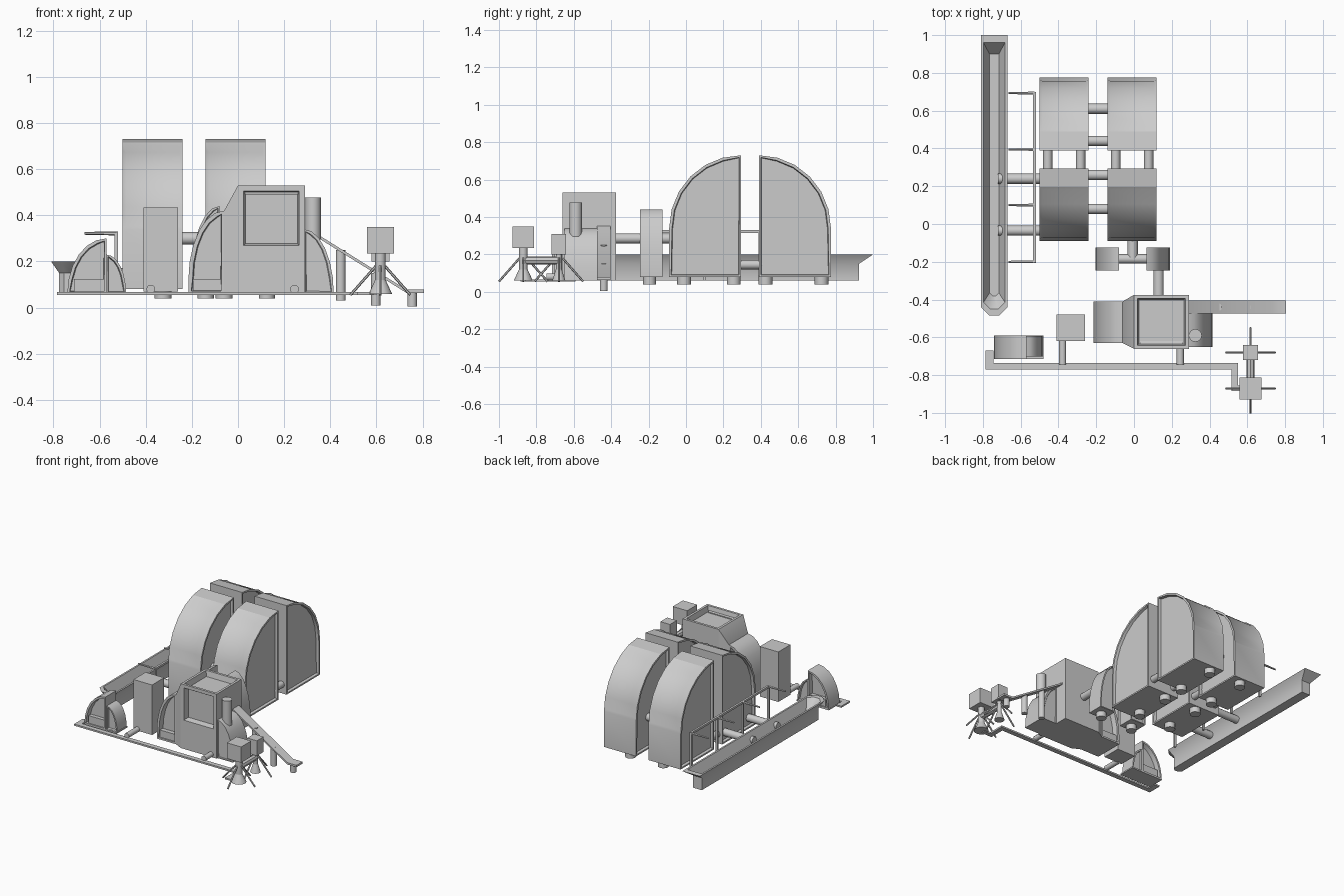
import bpy, bmesh, math
from mathutils import Matrix, Vector

cube = bpy.data.objects.get("Cube")
if cube:
    bpy.data.objects.remove(cube, do_unlink=True)

grey = bpy.data.materials.new("plain grey")
grey.use_nodes = True
COLOUR = (0.6, 0.6, 0.6, 1)
grey.diffuse_color = COLOUR
grey.node_tree.nodes["Principled BSDF"].inputs["Base Color"].default_value = COLOUR


def finish(name, bm):
    bmesh.ops.recalc_face_normals(bm, faces=bm.faces)
    mesh = bpy.data.meshes.new(name)
    bm.to_mesh(mesh)
    bm.free()
    mesh.materials.append(grey)
    obj = bpy.data.objects.new(name, mesh)
    bpy.context.collection.objects.link(obj)
    bpy.ops.object.select_all(action='DESELECT')
    obj.select_set(True)
    bpy.context.view_layer.objects.active = obj
    bpy.ops.object.shade_smooth_by_angle(angle=math.radians(35))
    return obj


def box(name, x0, x1, y0, y1, z0, z1):
    bm = bmesh.new()
    size = Matrix.Diagonal((x1 - x0, y1 - y0, z1 - z0, 1))
    centre = Matrix.Translation(((x0 + x1) / 2, (y0 + y1) / 2, (z0 + z1) / 2))
    bmesh.ops.create_cube(bm, size=1, matrix=centre @ size)
    return finish(name, bm)


def tube(name, start, end, r, r_end=None, sides=12):
    a, b = Vector(start), Vector(end)
    turn = (b - a).to_track_quat('Z', 'Y').to_matrix().to_4x4()
    bm = bmesh.new()
    bmesh.ops.create_cone(bm, cap_ends=True, segments=sides, radius1=r,
                          radius2=r if r_end is None else r_end, depth=(b - a).length,
                          matrix=Matrix.Translation((a + b) / 2) @ turn)
    return finish(name, bm)


def loft(name, rings):
    bm = bmesh.new()
    loops = [[bm.verts.new(p) for p in ring] for ring in rings]
    for a, b in zip(loops, loops[1:]):
        for i in range(len(a)):
            j = (i + 1) % len(a)
            bm.faces.new((a[i], a[j], b[j], b[i]))
    bm.faces.new(loops[0])
    bm.faces.new(loops[-1])
    return finish(name, bm)


def quarter_dome(name, place, angle, width, depth, height, straight,
                 frame=0.015, recess=0.02, panel=False):
    """Quarter arch: tall flat wall at the origin, curving down along the turned x axis."""
    steps = 6
    pts = [(0, 0), (0, height)]
    for i in range(1, steps + 1):
        t = math.pi / 2 * i / steps
        pts.append((width * math.sin(t), straight + (height - straight) * math.cos(t)))
    if straight > 0:
        pts.append((width, 0))
    bm = bmesh.new()
    cap = bm.faces.new([bm.verts.new((u, -depth / 2, z)) for u, z in pts])
    out = bmesh.ops.extrude_face_region(bm, geom=[cap])["geom"]
    bmesh.ops.translate(bm, vec=(0, depth, 0),
                        verts=[v for v in out if isinstance(v, bmesh.types.BMVert)])
    bmesh.ops.recalc_face_normals(bm, faces=bm.faces)
    caps = [f for f in bm.faces if abs(f.normal.y) > 0.9]
    wall = [f for f in bm.faces if f.normal.x > 0.2 and f.calc_center_median().z > straight]
    bmesh.ops.inset_individual(bm, faces=caps, thickness=frame, depth=0)
    bmesh.ops.inset_individual(bm, faces=caps, thickness=0.004, depth=-recess)
    if panel:
        bmesh.ops.inset_region(bm, faces=wall, thickness=0.015, depth=-0.006,
                               use_even_offset=True)
    bm.transform(Matrix.Translation(place) @ Matrix.Rotation(math.radians(angle), 4, 'Z'))
    return finish(name, bm)


# Four large living modules with feet
for side, x, foot_x in (("right", -0.37, -0.325), ("left", -0.01, -0.06)):
    quarter_dome(side + "_front_module", (x, 0.295, 0.08), -90, 0.385, 0.26, 0.65, 0.26, panel=True)
    quarter_dome(side + "_back_module", (x, 0.39, 0.08), 90, 0.385, 0.26, 0.65, 0.26, panel=True)
    for y in (-0.01, 0.255, 0.425, 0.725):
        tube(side + "_module_foot", (foot_x, y, 0.04), (foot_x, y, 0.09), 0.037)
    for dx in (-0.087, 0.087):
        tube(side + "_module_link", (x + dx, 0.28, 0.145), (x + dx, 0.41, 0.145), 0.025)
for y in (0.08, 0.26, 0.44, 0.61):
    tube("cross_link", (-0.26, y, 0.3), (-0.12, y, 0.3), 0.027)

# Two small junction chambers and their pipes
for x, angle, foot_x in ((-0.08, 180, -0.14), (0.065, 0, 0.125)):
    quarter_dome("junction", (x, -0.185, 0.08), angle, 0.125, 0.12, 0.36, 0.04, 0.01, 0.01)
    tube("junction_foot", (foot_x, -0.195, 0.04), (foot_x, -0.195, 0.09), 0.035)
tube("junction_link", (-0.09, -0.185, 0.285), (0.075, -0.185, 0.285), 0.025)
tube("junction_module_pipe", (-0.007, -0.07, 0.285), (-0.007, -0.185, 0.285), 0.027)
tube("junction_workshop_pipe", (0.13, -0.235, 0.285), (0.13, -0.39, 0.285), 0.027)

# Workshop body with recessed window and roof
bm = bmesh.new()
bmesh.ops.create_cube(bm, size=1, matrix=Matrix.Translation((0.145, -0.518, 0.295))
                      @ Matrix.Diagonal((0.29, 0.285, 0.47, 1)))
bmesh.ops.bisect_plane(bm, geom=bm.verts[:] + bm.edges[:] + bm.faces[:],
                       plane_co=(0, 0, 0.245), plane_no=(0, 0, 1))
bmesh.ops.recalc_face_normals(bm, faces=bm.faces)
window = [f for f in bm.faces if f.normal.y < -0.9 and f.calc_center_median().z > 0.25]
roof = [f for f in bm.faces if f.normal.z > 0.9]
for faces, rim in ((window, 0.035), (roof, 0.025)):
    bmesh.ops.inset_individual(bm, faces=faces, thickness=rim, depth=0)
    bmesh.ops.inset_individual(bm, faces=faces, thickness=0.012, depth=-0.04)
finish("workshop_body", bm)


def section(x, y0, y1, z1):
    return [(x, y0, 0.06), (x, y1, 0.06), (x, y1, z1), (x, y0, z1)]


loft("workshop_taper", [section(0, -0.66, -0.375, 0.53), section(-0.06, -0.63, -0.41, 0.42)])
quarter_dome("workshop_airlock", (-0.06, -0.52, 0.06), 180, 0.155, 0.22, 0.36, 0.06, 0.018, 0.04)
box("airlock_sill", -0.195, -0.065, -0.622, -0.418, 0.065, 0.125)
quarter_dome("workshop_side_bay", (0.285, -0.56, 0.06), 0, 0.13, 0.18, 0.28, 0, 0.012, 0.005)
tube("side_tank", (0.325, -0.59, 0.295), (0.325, -0.59, 0.477), 0.034, sides=16)

# Sloping conveyor on posts
ramp = [(0.28, 0.35), (0.73, 0.07), (0.805, 0.07)]
loft("conveyor", [[(x, -0.475, z - 0.006), (x, -0.405, z - 0.006),
                   (x, -0.405, z + 0.008), (x, -0.475, z + 0.008)] for x, z in ramp])
for x, z0, z1 in ((0.445, 0.03, 0.25), (0.597, 0.01, 0.15), (0.755, 0.005, 0.07)):
    tube("conveyor_post", (x, -0.44, z0), (x, -0.44, z1), 0.021)

# Small two-part shelter
quarter_dome("shelter_large", (-0.57, -0.653, 0.06), 180, 0.17, 0.125, 0.24, 0, 0.014, 0.035)
quarter_dome("shelter_small", (-0.57, -0.647, 0.06), 0, 0.085, 0.11, 0.17, 0, 0.01, 0.015)
box("shelter_sill", -0.71, -0.575, -0.708, -0.598, 0.06, 0.125)
box("shelter_floor", -0.74, -0.48, -0.715, -0.59, 0.055, 0.065)

# Storage cabinet
box("cabinet", -0.41, -0.26, -0.62, -0.48, 0.07, 0.435)

# Ground duct with branches
box("duct", -0.785, 0.55, -0.77, -0.735, 0.055, 0.067)
box("duct_right_end", 0.515, 0.55, -0.885, -0.735, 0.055, 0.067)
box("duct_right_tip", 0.515, 0.6, -0.885, -0.855, 0.055, 0.067)
box("duct_left_end", -0.785, -0.745, -0.77, -0.67, 0.055, 0.067)
for x, y in ((-0.378, -0.61), (0.245, -0.65)):
    tube("duct_branch", (x, -0.745, 0.08), (x, y, 0.08), 0.019)


# Two instrument stands on four splayed legs
def stand(name, x, y, half, z0, z1, r):
    box(name + "_head", x - half, x + half, y - half, y + half, z0, z1)
    tube(name + "_mast", (x, y, 0.06), (x, y, z0), r)
    tube(name + "_base", (x, y, 0.06), (x, y, 0.12), r * 2.2, r)
    for i in range(4):
        dx, dy = math.cos(i * math.pi / 2), math.sin(i * math.pi / 2)
        tube(name + "_leg", (x + dx * 0.02, y + dy * 0.02, 0.18),
             (x + dx * 0.13, y + dy * 0.13, 0.055), 0.006, sides=6)


stand("large_stand", 0.617, -0.87, 0.058, 0.235, 0.35, 0.023)
stand("small_stand", 0.617, -0.68, 0.039, 0.2, 0.31, 0.016)
tube("stand_link", (0.617, -0.87, 0.167), (0.617, -0.68, 0.167), 0.022, sides=8)


# Long flared trough with chamfered front end
def trough_ring(half, front, back, z, chamfer):
    x = -0.74
    return [(x - half, back, z), (x + half, back, z), (x + half, front + chamfer, z),
            (x + half - chamfer, front, z), (x - half + chamfer, front, z),
            (x - half, front + chamfer, z)]


loft("trough", [trough_ring(0.035, -0.44, 0.925, 0.06, 0.02),
                trough_ring(0.035, -0.44, 0.925, 0.15, 0.02),
                trough_ring(0.07, -0.485, 1.0, 0.2, 0.045),
                trough_ring(0.057, -0.45, 0.96, 0.2, 0.035),
                trough_ring(0.025, -0.38, 0.9, 0.13, 0.015)])
for y in (-0.035, 0.24):
    tube("trough_pipe", (-0.72, y, 0.145), (-0.48, y, 0.145), 0.027)

# Light rack beside the trough
box("rack_rail", -0.535, -0.52, -0.205, 0.7, 0.315, 0.33)
for y in (-0.2, 0.1, 0.395, 0.693):
    box("rack_post", -0.535, -0.52, y - 0.007, y + 0.007, 0.06, 0.32)
    tube("rack_arm", (-0.527, y, 0.322), (-0.665, y, 0.322), 0.009, 0.006, sides=6)
